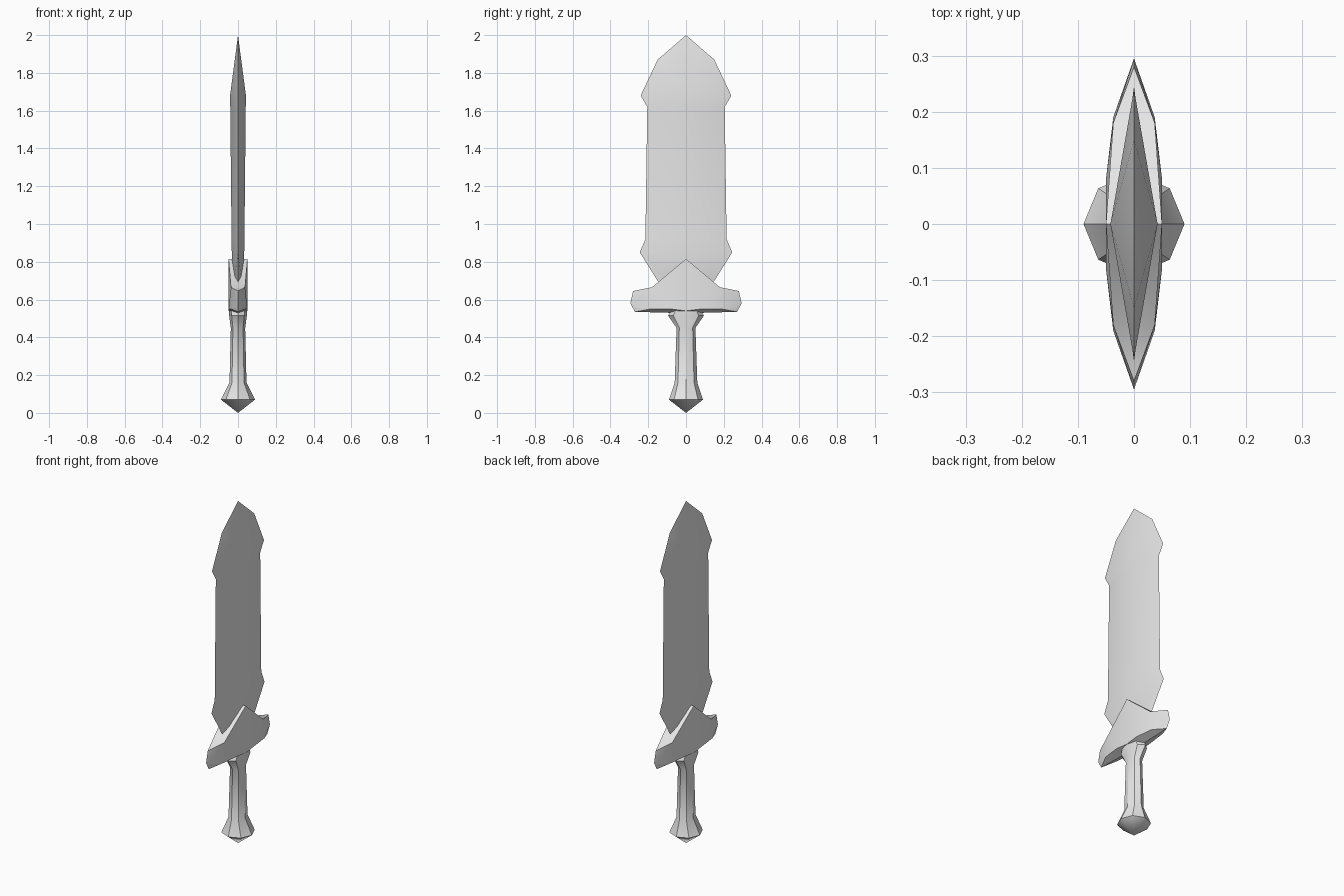
import bpy
import math

if "Cube" in bpy.data.objects:
    bpy.data.objects.remove(bpy.data.objects["Cube"])

steel = bpy.data.materials.new("pale_grey")
steel.use_nodes = True
GREY = (0.8, 0.8, 0.8, 1)
steel.diffuse_color = GREY
steel.node_tree.nodes["Principled BSDF"].inputs["Base Color"].default_value = GREY


def make(name, verts, faces, mirrored=False):
    """Make an object; mirrored parts are modelled as one quarter (+x, +y)."""
    mesh = bpy.data.meshes.new(name)
    mesh.from_pydata(verts, [], faces)
    mesh.materials.append(steel)
    obj = bpy.data.objects.new(name, mesh)
    bpy.context.collection.objects.link(obj)
    bpy.ops.object.select_all(action='DESELECT')
    obj.select_set(True)
    bpy.context.view_layer.objects.active = obj
    if mirrored:
        mod = obj.modifiers.new("Mirror", 'MIRROR')
        mod.use_axis = (True, True, False)
        mod.merge_threshold = 0.0005
        bpy.ops.object.modifier_apply(modifier=mod.name)
    bpy.ops.object.mode_set(mode='EDIT')
    bpy.ops.mesh.select_all(action='SELECT')
    bpy.ops.mesh.normals_make_consistent(inside=False)
    bpy.ops.object.mode_set(mode='OBJECT')
    bpy.ops.object.shade_smooth_by_angle(angle=math.radians(30))
    return obj


# Blade: thick spine in the middle, sharp outline, barbs near tip and base
edge = [(0.15, 1.87), (0.24, 1.68), (0.205, 1.62), (0.215, 0.92), (0.245, 0.85), (0.10, 0.62)]
spine = [(0.042, 1.68), (0.041, 1.62), (0.034, 0.92), (0.033, 0.85), (0.03, 0.62)]
n = len(edge)
verts = [(0, 0, 2.0)] + [(0, y, z) for y, z in edge] + [(x, 0, z) for x, z in spine]
verts.append((0, 0, 0.56))
first = n + 1
faces = [(0, 1, first), (1, 2, first)]
faces += [(i + 2, i + 3, first + i + 1, first + i) for i in range(n - 2)]
faces.append((n, len(verts) - 1, len(verts) - 2))
make("blade", verts, faces, mirrored=True)

# Guard: peaked middle with arms tapering to upright ridges
verts = [
    (0.05, 0, 0.815), (0.037, 0.18, 0.665), (0.037, 0.19, 0.55), (0.05, 0.08, 0.55), (0.05, 0, 0.54),
    (0, 0.28, 0.645), (0, 0.295, 0.58), (0, 0.27, 0.535),
    (0, 0, 0.815), (0, 0.18, 0.665), (0, 0.09, 0.53), (0, 0, 0.52),
]
faces = [
    (0, 1, 2, 3, 4),
    (1, 5, 6), (1, 6, 2), (2, 6, 7),
    (8, 9, 1, 0), (9, 5, 1),
    (2, 7, 10, 3), (3, 10, 11, 4),
]
make("guard", verts, faces, mirrored=True)

# Grip and pommel: one eight-sided lathe, flaring at both ends
rings = [
    (0.07, 0.09, 0.09), (0.16, 0.045, 0.06), (0.45, 0.038, 0.05),
    (0.515, 0.047, 0.095), (0.555, 0.05, 0.07),
]
SIDES = 8
verts = [(0, 0, 0)]
for z, rx, ry in rings:
    for k in range(SIDES):
        a = math.tau * k / SIDES
        verts.append((rx * math.cos(a), ry * math.sin(a), z))
faces = [(0, 1 + (k + 1) % SIDES, 1 + k) for k in range(SIDES)]
for r in range(len(rings) - 1):
    a = 1 + r * SIDES
    for k in range(SIDES):
        j = (k + 1) % SIDES
        faces.append((a + k, a + j, a + SIDES + j, a + SIDES + k))
faces.append(tuple(range(len(verts) - SIDES, len(verts))))
make("grip_and_pommel", verts, faces)
